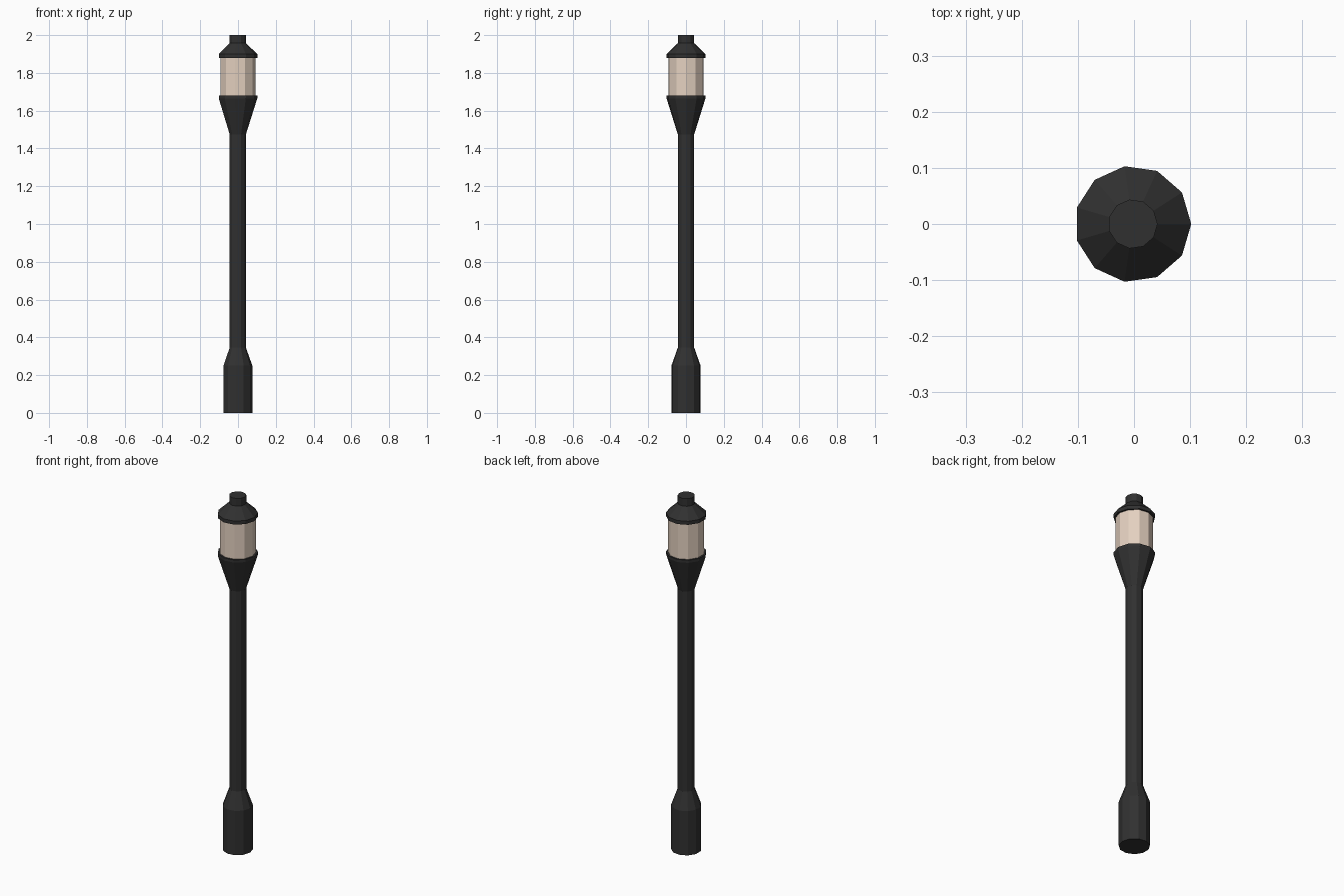
import bpy, bmesh
from math import cos, sin, tau

if "Cube" in bpy.data.objects:
    bpy.data.objects.remove(bpy.data.objects["Cube"])

SIDES = 11
CX = -0.002  # an odd-sided ring is centred by its bounds


def material(name, rgba):
    m = bpy.data.materials.new(name)
    m.diffuse_color = rgba
    m.use_nodes = True
    m.node_tree.nodes["Principled BSDF"].inputs["Base Color"].default_value = m.diffuse_color
    return m


def turned(name, profile, mat, capped=True):
    """Flat-sided lathe from (radius, z) points, bottom to top."""
    bm = bmesh.new()
    rings = [[bm.verts.new((CX + r * cos(tau * i / SIDES), r * sin(tau * i / SIDES), z))
              for i in range(SIDES)] for r, z in profile]
    for a, b in zip(rings, rings[1:]):
        for i in range(SIDES):
            j = (i + 1) % SIDES
            bm.faces.new((a[i], a[j], b[j], b[i]))
    if capped:
        bm.faces.new(rings[0][::-1])
        bm.faces.new(rings[-1])
    mesh = bpy.data.meshes.new(name)
    bm.to_mesh(mesh)
    bm.free()
    mesh.materials.append(mat)
    obj = bpy.data.objects.new(name, mesh)
    bpy.context.collection.objects.link(obj)
    return obj


iron = material("dark_iron", (0.03, 0.03, 0.03, 1))
glass = material("warm_glass", (0.78, 0.64, 0.53, 0.85))

# Post: base, taper, shaft and flared cup under the lantern
turned("post", [(0.078, 0), (0.078, 0.25), (0.044, 0.345), (0.044, 1.475),
                (0.104, 1.665), (0.104, 1.68)], iron)

# Lantern pane
turned("lantern_glass", [(0.094, 1.68), (0.094, 1.88)], glass, capped=False)

# Lid: rim, sloped roof and top knob
turned("lid", [(0.104, 1.88), (0.104, 1.90), (0.044, 1.957), (0.044, 2.0)], iron)
